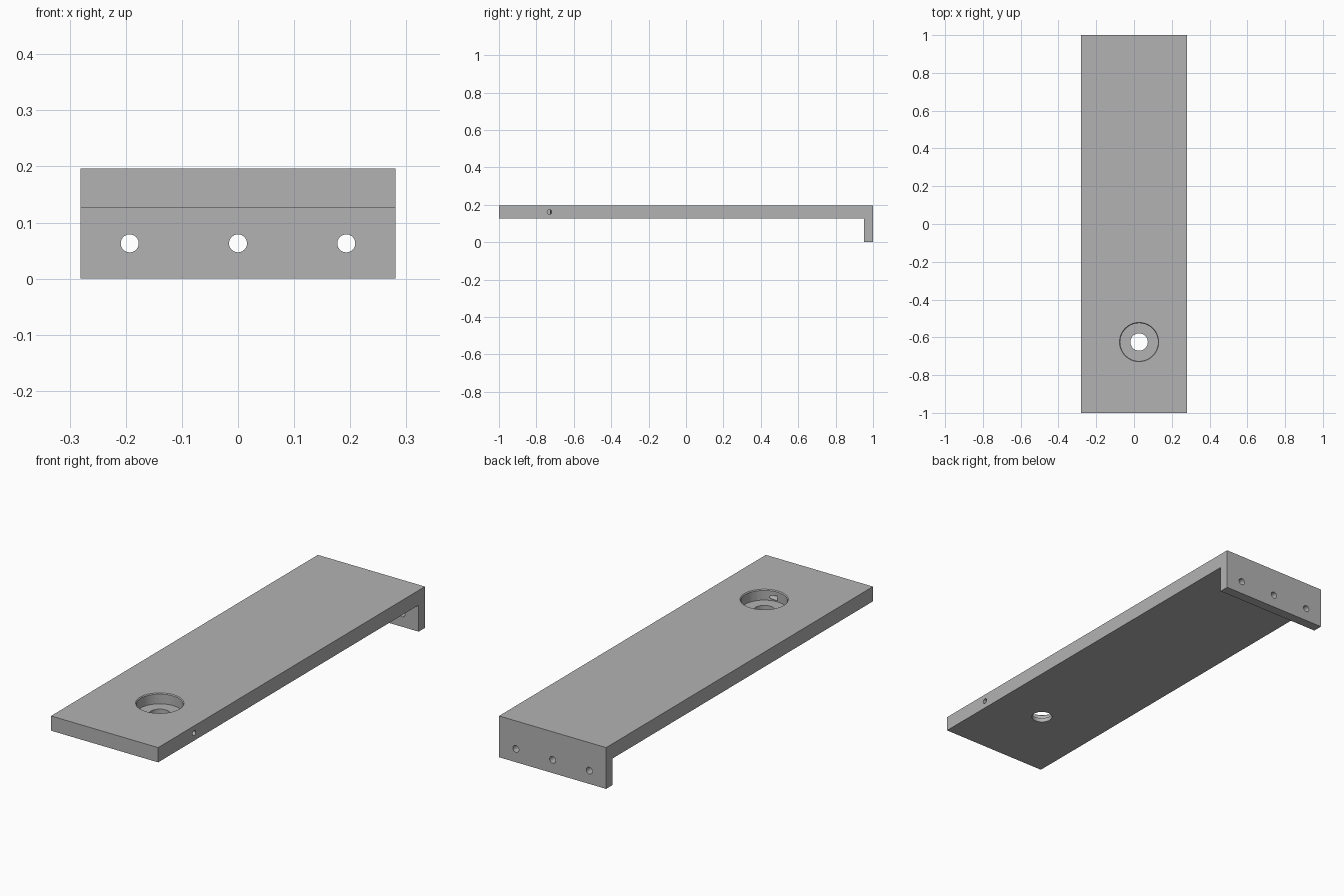
import bpy, math
from mathutils import Vector

cube = bpy.data.objects.get("Cube")
if cube:
    bpy.data.objects.remove(cube, do_unlink=True)

HALF_W, TOP, UNDERSIDE, FLANGE_Y = 0.281, 0.196, 0.126, 0.953

grey = bpy.data.materials.new("plain grey")
grey.use_nodes = True
colour = (0.45, 0.45, 0.45, 1)
grey.diffuse_color = colour
grey.node_tree.nodes["Principled BSDF"].inputs["Base Color"].default_value = colour

# L-shaped bracket: side profile extruded across the width
profile = [(-1, UNDERSIDE), (FLANGE_Y, UNDERSIDE), (FLANGE_Y, 0),
           (1, 0), (1, TOP), (-1, TOP)]
n = len(profile)
verts = [(x, y, z) for x in (-HALF_W, HALF_W) for y, z in profile]
faces = [tuple(reversed(range(n))), tuple(range(n, 2 * n))]
faces += [(i, (i + 1) % n, (i + 1) % n + n, i + n) for i in range(n)]
mesh = bpy.data.meshes.new("bracket_plate")
mesh.from_pydata(verts, [], faces)
mesh.materials.append(grey)
plate = bpy.data.objects.new("bracket_plate", mesh)
bpy.context.collection.objects.link(plate)


def drill(name, start, end, r1, r2=None, sides=48):
    """Cut a round (or tapered) hole from start to end."""
    start, end = Vector(start), Vector(end)
    axis = end - start
    bpy.ops.mesh.primitive_cone_add(
        vertices=sides, radius1=r1, radius2=r1 if r2 is None else r2,
        depth=axis.length, location=(start + end) / 2,
        rotation=axis.to_track_quat("Z", "Y").to_euler())
    cutter = bpy.context.object
    cutter.name = name + "_cutter"
    cutter.hide_render = True
    mod = plate.modifiers.new(name, "BOOLEAN")
    mod.operation, mod.object, mod.solver = "DIFFERENCE", cutter, "EXACT"
    bpy.ops.object.select_all(action="DESELECT")
    plate.select_set(True)
    bpy.context.view_layer.objects.active = plate
    bpy.ops.object.modifier_apply(modifier=name)
    bpy.data.objects.remove(cutter, do_unlink=True)


# Counterbored pocket with a chamfered rim and a through hole
px, py, floor = 0.027, -0.625, 0.146
drill("pocket", (px, py, floor), (px, py, TOP + 0.05), 0.1)
drill("pocket_rim", (px, py, TOP - 0.006), (px, py, TOP + 0.002), 0.098, 0.106)
drill("pocket_hole", (px, py, 0.05), (px, py, TOP), 0.046)

# Mounting holes through the rear flange
for i in (-1, 0, 1):
    drill("flange_hole", (i * 0.193, 0.9, 0.063), (i * 0.193, 1.1, 0.063), 0.016)

# Narrow side hole reaching the edge of the pocket
drill("side_hole", (HALF_W + 0.05, -0.73, 0.162), (px, -0.73, 0.162), 0.012, sides=24)

bpy.ops.object.shade_smooth_by_angle(angle=math.radians(30))
